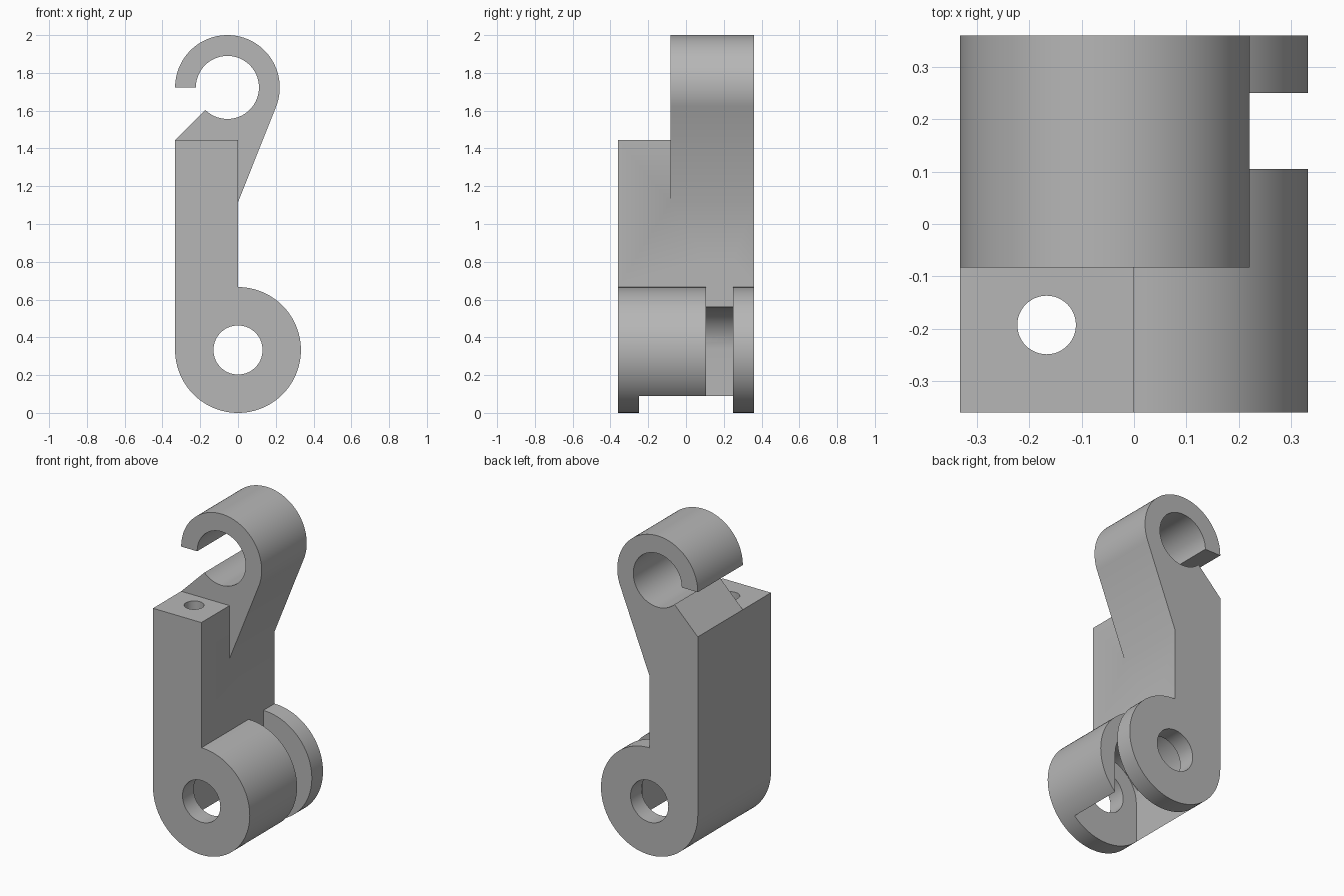
import bpy, bmesh
from math import sin, cos, radians, asin, atan2, hypot, pi

cube = bpy.data.objects.get("Cube")
if cube:
    bpy.data.objects.remove(cube, do_unlink=True)

grey = bpy.data.materials.new("plain grey")
grey.use_nodes = True
colour = (0.47, 0.47, 0.47, 1)
grey.diffuse_color = colour
grey.node_tree.nodes["Principled BSDF"].inputs["Base Color"].default_value = colour

R = 0.333            # barrel radius, also half the width
HALF = 0.36          # half the depth
TOP = 1.445          # top of the column
CAVITY = 0.227       # radius of the hollow in the barrel
INNER = 0.25         # half depth of the hollow


def arc(cx, cz, r, start, end, steps):
    angles = [radians(start + (end - start) * i / steps) for i in range(steps + 1)]
    return [(cx + r * cos(a), cz + r * sin(a)) for a in angles]


def extrude(name, profile, y0, y1):
    """Prism from an x-z outline, running from y0 to y1."""
    bm = bmesh.new()
    face = bm.faces.new([bm.verts.new((x, y0, z)) for x, z in profile])
    new = bmesh.ops.extrude_face_region(bm, geom=[face])["geom"]
    verts = [v for v in new if isinstance(v, bmesh.types.BMVert)]
    bmesh.ops.translate(bm, verts=verts, vec=(0, y1 - y0, 0))
    bmesh.ops.recalc_face_normals(bm, faces=bm.faces)
    mesh = bpy.data.meshes.new(name)
    bm.to_mesh(mesh)
    bm.free()
    mesh.materials.append(grey)
    obj = bpy.data.objects.new(name, mesh)
    bpy.context.collection.objects.link(obj)
    return obj


def combine(target, tool, operation):
    mod = target.modifiers.new(operation, "BOOLEAN")
    mod.operation, mod.solver, mod.object = operation, "EXACT", tool
    bpy.context.view_layer.objects.active = target
    bpy.ops.object.modifier_apply(modifier=mod.name)
    bpy.data.objects.remove(tool, do_unlink=True)


# Column with the round barrel at its foot
body = extrude("clip_body", [(-R, TOP)] + arc(0, R, R, 180, 450, 72) + [(0, TOP)],
               -HALF, HALF)

# Open hook, with a back edge tangent to its outer curve
hx, hz, r_out, r_in = -0.056, 1.723, 0.277, 0.167
foot = 1.115
dx, dz = hx, hz - foot
tangent = atan2(dz, dx) - asin(r_out / hypot(dx, dz)) - pi / 2
hook = extrude("hook",
               [(-R, TOP)] + arc(hx, hz, r_in, -134.5, 180, 72)
               + arc(hx, hz, r_out, 180, tangent * 180 / pi, 56)
               + [(0, foot), (0, TOP)], -0.083, HALF)
combine(body, hook, "UNION")

# Arched hollow in the barrel, open at the bottom
hollow = extrude("hollow_cutter",
                 arc(0, R, CAVITY, 0, 180, 48) + [(-CAVITY, -0.2), (CAVITY, -0.2)],
                 -INNER, INNER)
combine(body, hollow, "DIFFERENCE")

# Slot through the outer side of the barrel
slot = extrude("slot_cutter", [(0, -0.1), (0.5, -0.1), (0.5, 0.8), (0, 0.8)],
               0.105, INNER)
combine(body, slot, "DIFFERENCE")

# Pin hole through both cheeks
pin = extrude("pin_cutter", arc(0, R, 0.13, 0, 354, 59), -0.5, 0.5)
combine(body, pin, "DIFFERENCE")

# Upright hole from the column top down into the hollow
bpy.ops.mesh.primitive_cylinder_add(vertices=48, radius=0.056, depth=1.3,
                                    location=(-0.167, -0.193, 0.95))
bore = bpy.context.object
bore.name = "bore_cutter"
bore.data.materials.append(grey)
combine(body, bore, "DIFFERENCE")

bpy.ops.object.select_all(action="DESELECT")
body.select_set(True)
bpy.context.view_layer.objects.active = body
bpy.ops.object.shade_smooth_by_angle(angle=radians(25))
